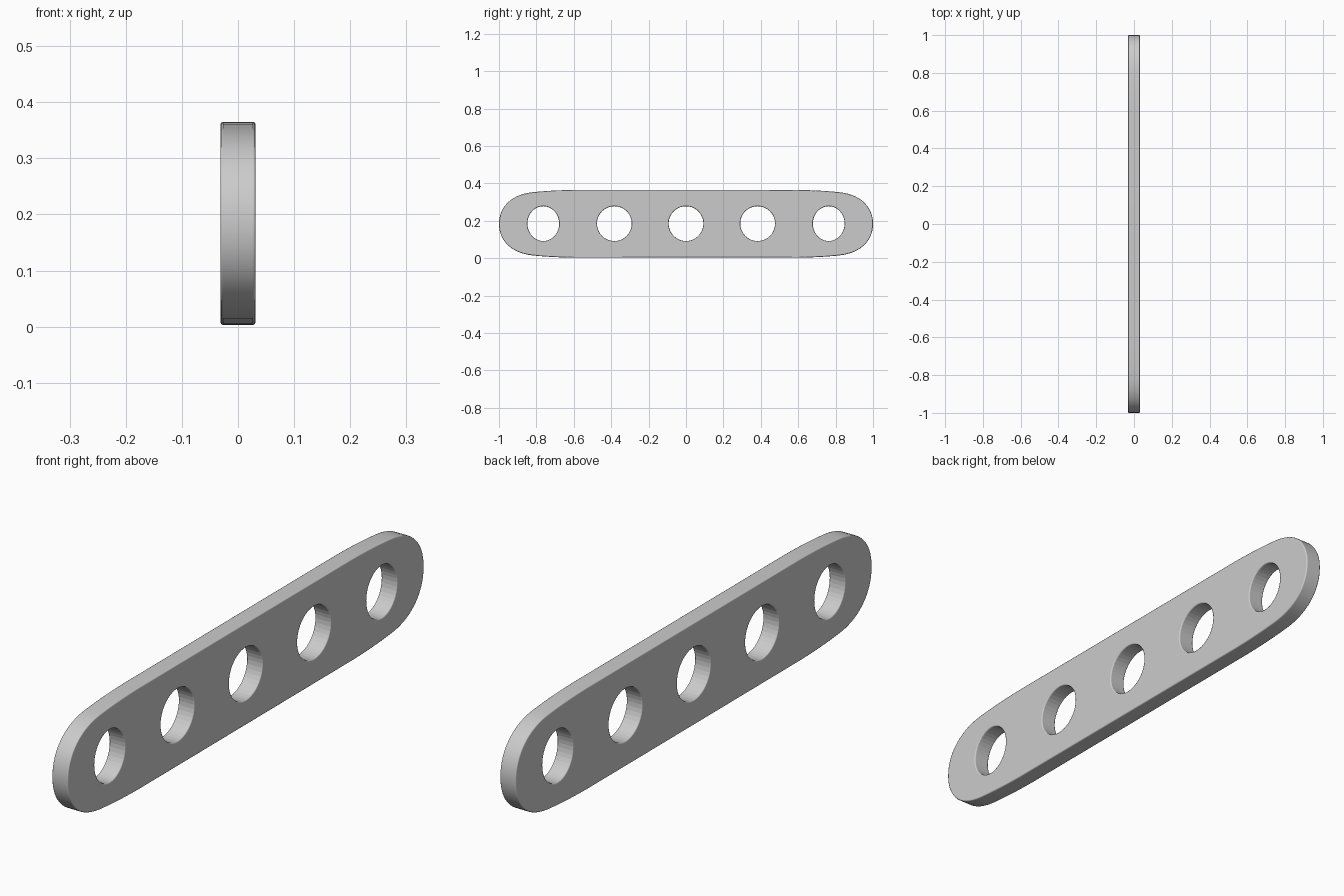
import bpy, bmesh, math
from mathutils import Vector
from mathutils.geometry import interpolate_bezier

if "Cube" in bpy.data.objects:
    bpy.data.objects.remove(bpy.data.objects["Cube"])

ZC, HALF_T = 0.184, 0.0315

# Quarter outline (y, height from centre line): slight taper, then rounded end
def bez(a, b, c, d, n):
    return [(p.x, p.y) for p in interpolate_bezier(*(Vector((*q, 0)) for q in (a, b, c, d)), n)]

quarter = bez((0.6, 0.181), (0.68, 0.180), (0.75, 0.176), (0.82, 0.169), 6)
quarter += bez((0.82, 0.169), (0.94, 0.156), (1.0, 0.085), (1.0, 0.0), 16)[1:]
right = quarter + [(y, -z) for y, z in quarter[-2::-1]]
outline = right + [(-y, -z) for y, z in right]

# Extruded closed profile along x
def prism(name, pts, half):
    bm = bmesh.new()
    face = bm.faces.new([bm.verts.new((-half, y, z + ZC)) for y, z in pts])
    ext = bmesh.ops.extrude_face_region(bm, geom=[face])
    bmesh.ops.translate(bm, vec=(2 * half, 0, 0),
                        verts=[v for v in ext["geom"] if isinstance(v, bmesh.types.BMVert)])
    bmesh.ops.recalc_face_normals(bm, faces=bm.faces)
    me = bpy.data.meshes.new(name)
    bm.to_mesh(me)
    bm.free()
    ob = bpy.data.objects.new(name, me)
    bpy.context.collection.objects.link(ob)
    return ob

plate = prism("perforated_bar", outline, HALF_T)

# Five round holes, the outer two slightly narrower
for y0, ry in ((-0.763, 0.085), (-0.383, 0.093), (0, 0.093), (0.383, 0.093), (0.763, 0.085)):
    ring = [(y0 + ry * math.cos(a), 0.093 * math.sin(a) + 0.001)
            for a in (math.tau * i / 40 for i in range(40))]
    cutter = prism("hole_cutter", ring, 0.1)
    cutter.hide_render = True
    cutter.hide_set(True)
    cut = plate.modifiers.new("hole", "BOOLEAN")
    cut.object, cut.operation, cut.solver = cutter, "DIFFERENCE", "EXACT"

# Soft rims
bev = plate.modifiers.new("soft_edge", "BEVEL")
bev.width, bev.segments, bev.limit_method = 0.005, 2, "ANGLE"
bev.angle_limit = math.radians(50)
bev.harden_normals = True

bpy.context.view_layer.objects.active = plate
plate.select_set(True)
bpy.ops.object.shade_smooth_by_angle(angle=math.radians(50))
